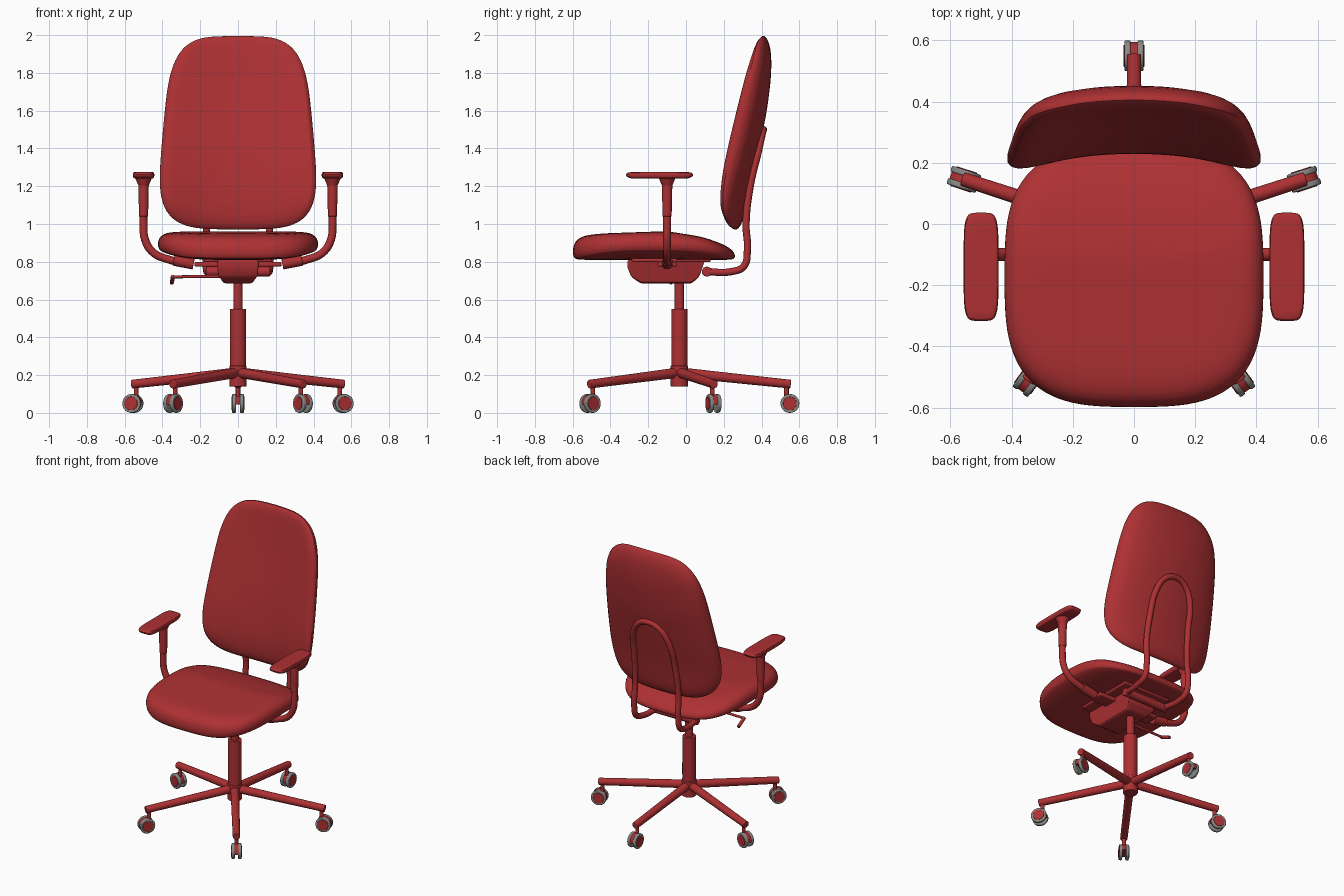
import bpy, bmesh, math
from mathutils import Matrix, Vector

if "Cube" in bpy.data.objects:
    bpy.data.objects.remove(bpy.data.objects["Cube"], do_unlink=True)


def material(name, rgb):
    m = bpy.data.materials.new(name)
    m.use_nodes = True
    m.diffuse_color = (*rgb, 1)
    m.node_tree.nodes["Principled BSDF"].inputs["Base Color"].default_value = (*rgb, 1)
    return m


RED = material("red", (0.42, 0.03, 0.033))
GREY = material("grey", (0.25, 0.25, 0.24))
BASE_Y = -0.035
made = []


def finish(name, bm, mat=RED, xform=None, bevel=0, subsurf=0):
    if xform:
        bm.transform(xform)
    bmesh.ops.recalc_face_normals(bm, faces=bm.faces)
    me = bpy.data.meshes.new(name)
    bm.to_mesh(me)
    bm.free()
    me.materials.append(mat)
    ob = bpy.data.objects.new(name, me)
    bpy.context.collection.objects.link(ob)
    if bevel:
        mod = ob.modifiers.new("bevel", "BEVEL")
        mod.width, mod.segments = bevel, 3
    if subsurf:
        mod = ob.modifiers.new("subsurf", "SUBSURF")
        mod.levels = mod.render_levels = subsurf
    made.append(ob)
    return ob


def cylinder(name, a, b, r1, r2=None, mat=RED, xform=None, bevel=0):
    a, b = Vector(a), Vector(b)
    bm = bmesh.new()
    bmesh.ops.create_cone(bm, cap_ends=True, segments=28, radius1=r1,
                          radius2=r1 if r2 is None else r2, depth=(b - a).length)
    turn = Vector((0, 0, 1)).rotation_difference(b - a).to_matrix().to_4x4()
    bm.transform(Matrix.Translation((a + b) / 2) @ turn)
    return finish(name, bm, mat, xform, bevel)


def box(name, centre, size, bevel=0.008):
    bm = bmesh.new()
    bmesh.ops.create_cube(bm, size=1)
    return finish(name, bm, RED, Matrix.Translation(centre) @ Matrix.Diagonal((*size, 1)), bevel)


def prism(name, side, half, xform=None, bevel=0, low_scale=1, low_z=0):
    """Side outline in y, z extruded across x; points under low_z are narrowed."""
    bm = bmesh.new()
    rows = [[bm.verts.new((s * half * (low_scale if z < low_z else 1), y, z)) for y, z in side]
            for s in (-1, 1)]
    for row in rows:
        bm.faces.new(row)
    for i in range(len(side)):
        j = (i + 1) % len(side)
        bm.faces.new((rows[0][i], rows[0][j], rows[1][j], rows[1][i]))
    return finish(name, bm, RED, xform, bevel)


def tube(name, pts, r):
    cu = bpy.data.curves.new(name, "CURVE")
    cu.dimensions = "3D"
    cu.bevel_depth, cu.bevel_resolution, cu.use_fill_caps = r, 4, True
    sp = cu.splines.new("BEZIER")
    sp.bezier_points.add(len(pts) - 1)
    for p, co in zip(sp.bezier_points, pts):
        p.co = co
        p.handle_left_type = p.handle_right_type = "AUTO"
    tmp = bpy.data.objects.new(name + "_path", cu)
    bpy.context.collection.objects.link(tmp)
    me = bpy.data.meshes.new_from_object(tmp.evaluated_get(bpy.context.evaluated_depsgraph_get()))
    bpy.data.objects.remove(tmp, do_unlink=True)
    bm = bmesh.new()
    bm.from_mesh(me)
    bpy.data.meshes.remove(me)
    return finish(name, bm)


def cushion(name, power, section, place, count=48):
    """Rings of a rounded rectangle; section gives (ring scale, depth 0..1)."""
    def rounded(v):
        return math.copysign(abs(v) ** (2 / power), v)
    bm = bmesh.new()
    rings = []
    for s, f in section:
        angles = [2 * math.pi * i / count for i in range(count)]
        rings.append([bm.verts.new(place(s * rounded(math.cos(a)), s * rounded(math.sin(a)), f))
                      for a in angles])
    for lo, hi in zip(rings, rings[1:]):
        for i in range(count):
            j = (i + 1) % count
            bm.faces.new((lo[i], lo[j], hi[j], hi[i]))
    bm.faces.new(rings[0])
    bm.faces.new(rings[-1])
    return finish(name, bm, subsurf=1)


def along(table, t):
    """Linear lookup in a short table of (position, value)."""
    if t <= table[0][0]:
        return table[0][1]
    for (a, u), (b, v) in zip(table, table[1:]):
        if t <= b:
            return u + (v - u) * (t - a) / (b - a)
    return table[-1][1]


# Seat cushion
SEAT_TOP = [(-0.6, 0.935), (-0.45, 0.95), (-0.1, 0.962), (0.1, 0.93), (0.26, 0.87)]


def seat_point(u, v, f):
    x, y = 0.425 * u, -0.17 + 0.43 * v
    low = 0.81 + 0.05 * abs(u) ** 4
    return x, y, low + (along(SEAT_TOP, y) - low) * f


cushion("seat", 3.1, [(0.05, 0), (0.4, 0), (0.7, 0), (0.92, 0), (0.985, 0.05), (1, 0.25), (1, 0.5),
                      (0.97, 0.78), (0.9, 0.95), (0.78, 1), (0.6, 1), (0.4, 1), (0.2, 1), (0.04, 1)],
        seat_point)

# Backrest cushion
FRONT = [(0.97, 0.235), (1.1, 0.225), (1.3, 0.25), (1.5, 0.29), (1.7, 0.335), (1.9, 0.375), (2, 0.385)]
REAR = [(0.97, 0.31), (1.1, 0.32), (1.2, 0.335), (1.4, 0.385), (1.6, 0.43), (1.85, 0.46), (2, 0.45)]


def back_point(u, v, f):
    z = 1.483 + 0.518 * v
    x = (0.403 - 0.09 * (z - 1.483)) * u
    front, rear = along(FRONT, z), along(REAR, z)
    return x, front + (rear - front) * f - 0.42 * x * x, z


cushion("backrest", 4, [(0.04, 0), (0.25, 0), (0.45, 0), (0.65, 0), (0.85, 0.02), (0.95, 0.1),
                        (1, 0.35), (0.985, 0.62), (0.92, 0.86), (0.8, 0.97), (0.6, 1), (0.4, 1),
                        (0.2, 1), (0.04, 1)], back_point)

# Hoop tube holding the backrest
half = [(0.15, 0.1, 0.748), (0.165, 0.24, 0.748), (0.168, 0.305, 0.775), (0.168, 0.325, 0.86),
        (0.165, 0.318, 1.0), (0.155, 0.34, 1.2), (0.135, 0.382, 1.38), (0.08, 0.402, 1.47)]
tube("back_hoop", half + [(0, 0.41, 1.5)] + [(-x, y, z) for x, y, z in reversed(half)], 0.019)
cylinder("hoop_crossbar", (-0.17, 0.11, 0.748), (0.17, 0.11, 0.748), 0.026, bevel=0.006)

# Mechanism under the seat
prism("mechanism", [(-0.31, 0.81), (-0.31, 0.77), (-0.29, 0.72), (-0.24, 0.685), (0.03, 0.685),
                    (0.07, 0.72), (0.1, 0.81)], 0.11, bevel=0.012, low_scale=0.65, low_z=0.7)
box("seat_plate", (0, -0.08, 0.808), (0.36, 0.42, 0.02))
box("arm_crossbar", (0, -0.1, 0.787), (0.46, 0.1, 0.025))
tube("height_lever", [(-0.08, -0.14, 0.722), (-0.2, -0.14, 0.722), (-0.34, -0.14, 0.72)], 0.008)
cylinder("lever_grip", (-0.345, -0.145, 0.722), (-0.35, -0.07, 0.688), 0.011, bevel=0.003)

# Armrests
for side, label in ((1, "left"), (-1, "right")):
    tube(label + "_arm_tube", [(side * x, -0.1, z) for x, z in
         ((0.24, 0.786), (0.36, 0.81), (0.45, 0.85), (0.493, 0.92), (0.5, 1.0), (0.5, 1.1))], 0.021)
    cylinder(label + "_arm_socket", (side * 0.235, -0.1, 0.787), (side * 0.34, -0.1, 0.807), 0.028,
             bevel=0.004)
    cylinder(label + "_arm_sleeve", (side * 0.5, -0.1, 1.04), (side * 0.5, -0.1, 1.22), 0.024, 0.028,
             bevel=0.003)
    cylinder(label + "_arm_flare", (side * 0.5, -0.1, 1.205), (side * 0.5, -0.1, 1.245), 0.028, 0.045)
    cushion(label + "_arm_pad", 5, [(0.1, 0), (0.6, 0), (0.88, 0.02), (0.97, 0.3), (1, 0.6),
                                    (0.96, 0.93), (0.85, 1), (0.5, 1), (0.1, 1)],
            lambda u, v, f: (side * 0.5 + 0.058 * u, -0.14 + 0.18 * v, 1.24 + 0.035 * f), 32)

# Gas column and hub
for name, low, high, r in (("column_piston", 0.5, 0.7, 0.025), ("column_sleeve", 0.17, 0.55, 0.043),
                           ("base_hub", 0.14, 0.25, 0.046)):
    cylinder(name, (0, BASE_Y, low), (0, BASE_Y, high), r, bevel=0.004)

# Five legs with twin-wheel casters
arch = [(0.046 * math.cos(math.radians(a)), 0.052 + 0.046 * math.sin(math.radians(a)))
        for a in range(-10, 191, 20)]
for i in range(5):
    tag = f"_{i + 1}"
    spin = Matrix.Translation((0, BASE_Y, 0)) @ Matrix.Rotation(i * math.tau / 5, 4, "Z")
    cylinder("leg" + tag, (0, 0.02, 0.212), (0, 0.59, 0.152), 0.027, 0.023, xform=spin, bevel=0.004)
    cylinder("caster_stem" + tag, (0, 0.567, 0.07), (0, 0.567, 0.145), 0.012, xform=spin)
    wheel = spin @ Matrix.Translation((0, 0.585, 0))
    prism("caster_hood" + tag, arch, 0.012, wheel)
    for s in (-1, 1):
        cylinder("caster_tyre" + tag, (s * 0.011, 0, 0.05), (s * 0.031, 0, 0.05), 0.05,
                 mat=GREY, xform=wheel, bevel=0.005)
        cylinder("caster_disc" + tag, (s * 0.02, 0, 0.05), (s * 0.034, 0, 0.05), 0.036,
                 xform=wheel, bevel=0.002)

# Smooth shading with sharp edges kept
bpy.ops.object.select_all(action="DESELECT")
for ob in made:
    ob.select_set(True)
bpy.context.view_layer.objects.active = made[0]
bpy.ops.object.shade_smooth_by_angle(angle=math.radians(40))
